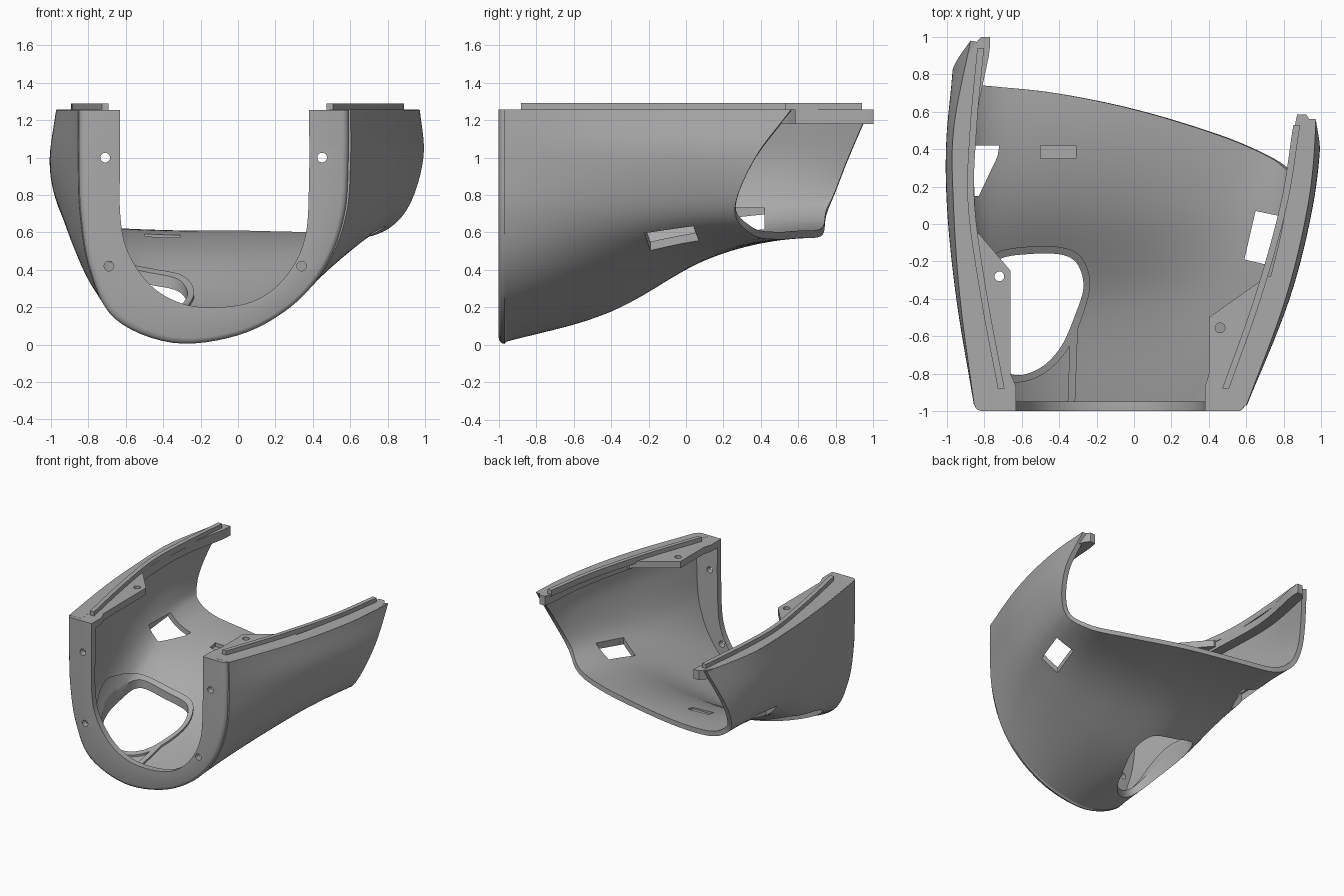
import bpy, bmesh, math
from mathutils import Vector

if "Cube" in bpy.data.objects:
    bpy.data.objects.remove(bpy.data.objects["Cube"])

grey = bpy.data.materials.new("mid grey")
grey.use_nodes = True
colour = (0.4, 0.4, 0.4, 1)
grey.diffuse_color = colour
grey.node_tree.nodes["Principled BSDF"].inputs["Base Color"].default_value = colour

# Outer U sections at five stations along y, as (x, z) from right rim to left rim
STATIONS = [-1, -0.4, 0.1, 0.5, 1]
SECTIONS = [
    [(-.85, 1.255), (-.85, 1), (-.84, .7), (-.79, .4), (-.66, .14), (-.35, .01),
     (0, .05), (.28, .2), (.47, .42), (.57, .7), (.59, 1), (.59, 1.255)],
    [(-.93, 1.255), (-.95, 1), (-.93, .75), (-.87, .5), (-.75, .32), (-.42, .18),
     (0, .22), (.35, .34), (.6, .5), (.76, .7), (.83, 1), (.81, 1.255)],
    [(-.965, 1.255), (-1, 1), (-.98, .8), (-.9, .62), (-.75, .52), (-.42, .455),
     (0, .46), (.4, .5), (.68, .57), (.87, .71), (.955, 1), (.93, 1.255)],
    [(-.965, 1.255), (-1, 1), (-.98, .82), (-.92, .69), (-.75, .59), (-.42, .56),
     (0, .56), (.45, .565), (.78, .6), (.94, .74), (1, 1), (.97, 1.255)],
    [(-.87, 1.255), (-.93, 1), (-.96, .82), (-.92, .69), (-.75, .6), (-.42, .575),
     (0, .575), (.45, .575), (.78, .61), (.94, .74), (1, 1), (.97, 1.255)],
]
BACK_EDGE = [.98, .87, .8, .75, .735, .7, .615, .48, .35, .26, .37, .56]
FRONT_OPENING = [(-.63, 1.255), (-.63, 1), (-.63, .7), (-.59, .5), (-.47, .32), (-.3, .22),
                 (-.1, .2), (.1, .24), (.26, .37), (.36, .58), (.38, .9), (.38, 1.255)]
N = 66
US = [11 * i / N for i in range(N + 1)]


def spline(keys, vals, t):
    """Cubic Hermite curve through the values."""
    last = len(keys) - 1
    i = max(k for k in range(last) if k == 0 or keys[k] <= t)

    def slope(k):
        a, b = max(k - 1, 0), min(k + 1, last)
        return (vals[b] - vals[a]) / (keys[b] - keys[a])
    h = keys[i + 1] - keys[i]
    s = (t - keys[i]) / h
    return (vals[i] * (1 + 2 * s) * (1 - s) ** 2 + slope(i) * h * s * (1 - s) ** 2
            + vals[i + 1] * s * s * (3 - 2 * s) + slope(i + 1) * h * s * s * (s - 1))


def along(points, u):
    return spline(list(range(len(points))), [Vector(p) for p in points], u)


def section(u, y):
    return spline(STATIONS, [along(s, u) for s in SECTIONS], y)


def make(name, bm, fix=True):
    if fix:
        bmesh.ops.recalc_face_normals(bm, faces=bm.faces)
    mesh = bpy.data.meshes.new(name)
    bm.to_mesh(mesh)
    bm.free()
    mesh.materials.append(grey)
    ob = bpy.data.objects.new(name, mesh)
    bpy.context.collection.objects.link(ob)
    return ob


def loft(name, rows, ring=False):
    """Quads between rows of points; ring closes each row and caps the ends."""
    bm = bmesh.new()
    vs = [[bm.verts.new(p) for p in r] for r in rows]
    n = len(rows[0])
    for a, b in zip(vs, vs[1:]):
        for i in range(n if ring else n - 1):
            j = (i + 1) % n
            bm.faces.new((a[i], b[i], b[j], a[j]))
    if ring:
        bm.faces.new(vs[0])
        bm.faces.new(vs[-1])
    return make(name, bm, ring)


def prism(name, outline, z0, z1):
    return loft(name, [[(x, y, z) for x, y in outline] for z in (z0, z1)], True)


def activate(ob):
    bpy.ops.object.select_all(action='DESELECT')
    bpy.context.view_layer.objects.active = ob
    ob.select_set(True)


def boolean(ob, tool, operation='DIFFERENCE'):
    m = ob.modifiers.new("cut", 'BOOLEAN')
    m.object, m.operation, m.solver = tool, operation, 'EXACT'
    activate(ob)
    bpy.ops.object.modifier_apply(modifier=m.name)
    bpy.data.objects.remove(tool)


def drill(ob, place, axis):
    bm = bmesh.new()
    bmesh.ops.create_cone(bm, cap_ends=True, segments=20, radius1=.026, radius2=.026, depth=.3)
    tool = make("drill", bm)
    tool.location = place
    if axis == 'y':
        tool.rotation_euler.x = math.pi / 2
    bpy.context.view_layer.update()
    boolean(ob, tool)


def shell(name, thickness):
    rows = []
    for k in range(41):
        row = []
        for u in US:
            y = -.97 + (spline(list(range(12)), BACK_EDGE, u) + .97) * k / 40
            x, z = section(u, y)
            row.append((x, y, z))
        rows.append(row)
    ob = loft(name, rows)
    m = ob.modifiers.new("wall", 'SOLIDIFY')
    m.thickness, m.offset = thickness, -1
    activate(ob)
    bpy.ops.object.modifier_apply(modifier=m.name)
    return ob


def rounded(points, steps=8):
    """Smooth closed outline through a few points."""
    p = points[-2:] + points + points[:3]
    n = len(points)
    return [along(p, 2 + n * i / (n * steps)) for i in range(n * steps)]


# Body shell with floor opening, two windows and a shallow slot
body = shell("body_shell", .04)
hole = rounded([(-.34, -.18), (-.27, -.32), (-.32, -.5), (-.4, -.67), (-.52, -.78), (-.66, -.8),
                (-.76, -.66), (-.79, -.42), (-.75, -.21), (-.55, -.16)])
boolean(body, prism("hole", hole, -.5, .8))
boolean(body, prism("window", [(.65, .07), (.79, .04), (.72, -.22), (.59, -.19)], .3, .85))
boolean(body, prism("window", [(-.93, .42), (-.72, .42), (-.73, .36), (-.83, .15), (-.93, .15)], .4, .73))
boolean(body, prism("slot", [(-.5, .35), (-.31, .35), (-.31, .42), (-.5, .42)], .56, .7))
parts = [body]

# Raised collar round the floor opening and the rib leading to it
mid = Vector((-.53, -.46))
wide = [p + (p - mid).normalized() * .04 for p in hole]
collar = shell("opening_collar", .055)
boolean(collar, prism("collar_area", wide, -.5, .8), 'INTERSECT')
boolean(collar, prism("hole", hole, -.5, .8))
rib = shell("floor_rib", .055)
boolean(rib, prism("rib_area", [(-.355, -.96), (-.315, -.96), (-.3, -.55), (-.34, -.55)], -.5, .8), 'INTERSECT')
parts += [collar, rib]

# Front flange with a rounded outer edge and four screw holes
rows = []
for u in US:
    outer, inner = section(u, -1), along(FRONT_OPENING, u)
    row = []
    for y, f in [(-.95, .1), (-.97, 0), (-.982, .015), (-.993, .06), (-1, .15), (-1, 1), (-.95, 1)]:
        p = outer.lerp(inner, f)
        row.append((p.x, y, p.y))
    rows.append(row)
flange = loft("front_flange", rows, True)
for x, z in [(-.71, 1), (.45, 1), (-.69, .42), (.34, .42)]:
    drill(flange, (x, -.97, z), 'y')
parts.append(flange)

# Rims, locating lips and screw tabs on both sides
SIDES = [
    ("right", 0, 1, 1.0, [(-.71, -.88), (-.8, -.4), (-.87, .1), (-.86, .5), (-.82, .94)],
     [(-.8, -.97), (-.63, -.97), (-.63, -.87), (-.66, -.8), (-.66, -.25), (-.83, -.05), (-.92, -.05)],
     (-.72, -.28)),
    ("left", 11, -1, .585, [(.49, -.88), (.66, -.4), (.8, .1), (.87, .53)],
     [(.55, -.97), (.38, -.97), (.38, -.87), (.4, -.8), (.4, -.5), (.71, -.28), (.78, -.28)],
     (.46, -.555)),
]
for side, u, inward, end, path, outline, screw in SIDES:
    rows = []
    for k in range(41):
        y = -.97 + (end + .97) * k / 40
        tip = max(0, (y - end + .12) / .12) ** 2
        x = section(u, y).x + inward * (.002 + .05 * tip)
        w = inward * (.113 - .065 * tip)
        rows.append([(x, y, 1.18), (x + w, y, 1.18), (x + w, y, 1.256), (x, y, 1.256)])
    parts.append(loft(side + "_rim", rows, True))

    rows = []
    for k in range(25):
        x, y = along(path, (len(path) - 1) * k / 24)
        rows.append([(x - .018, y, 1.24), (x + .018, y, 1.24), (x + .018, y, 1.29), (x - .018, y, 1.29)])
    parts.append(loft(side + "_lip", rows, True))

    tab = prism(side + "_tab", outline, 1.2, 1.255)
    drill(tab, (*screw, 1.22), 'z')
    parts.append(tab)

for ob in parts:
    activate(ob)
    bpy.ops.object.shade_smooth_by_angle(angle=math.radians(35))
